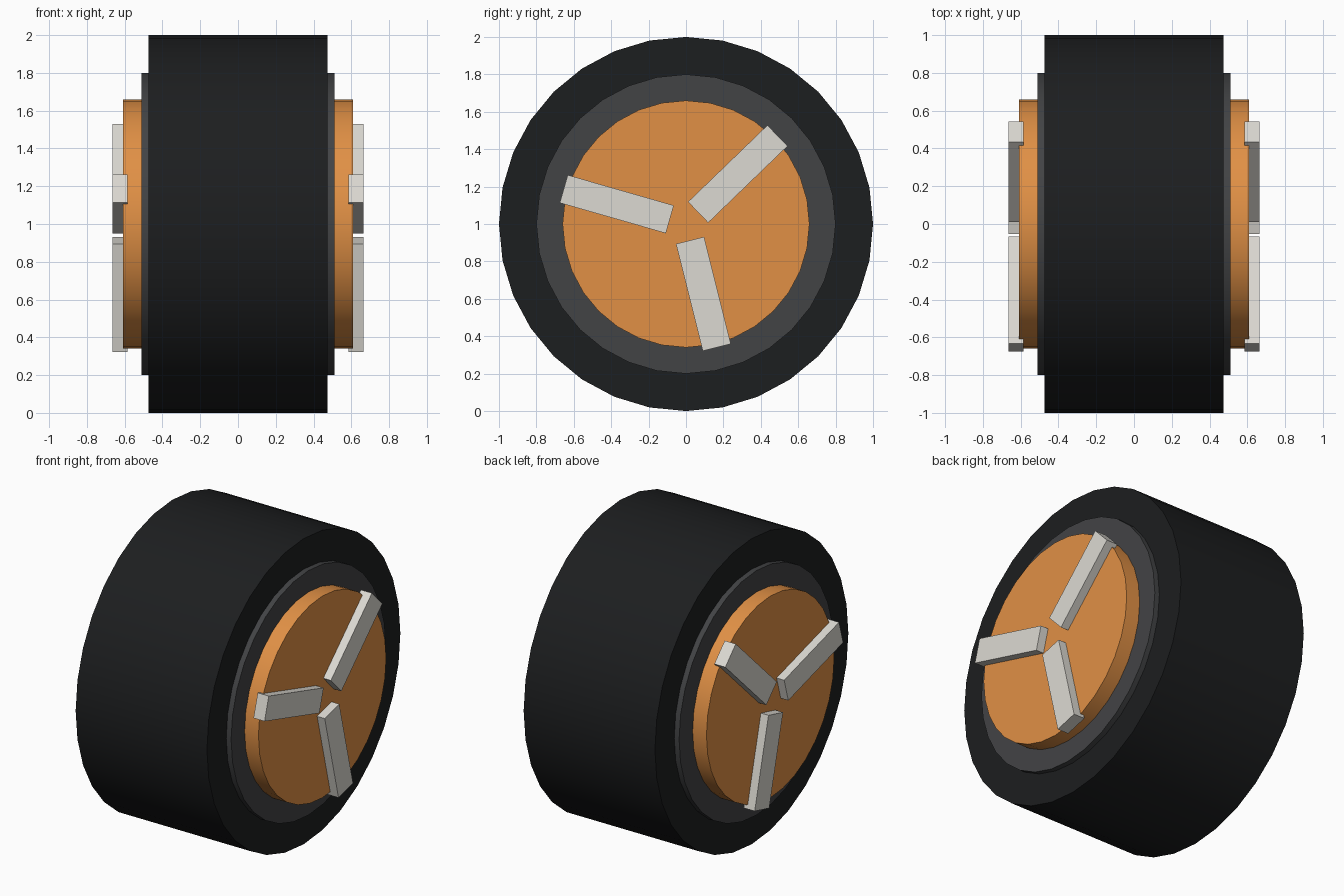
import bpy
from math import radians, cos, sin, pi

if "Cube" in bpy.data.objects:
    bpy.data.objects.remove(bpy.data.objects["Cube"])


def material(name, color):
    m = bpy.data.materials.new(name)
    m.diffuse_color = (*color, 1)
    m.use_nodes = True
    m.node_tree.nodes["Principled BSDF"].inputs["Base Color"].default_value = m.diffuse_color
    return m


rubber = material("rubber", (0.012, 0.013, 0.014))
dark_metal = material("dark_metal", (0.055, 0.057, 0.06))
orange = material("orange", (0.75, 0.28, 0.06))
pale = material("pale", (0.72, 0.70, 0.65))


def disc(name, radius, half_width, mat):
    """32-sided cylinder lying along the x axle."""
    bpy.ops.mesh.primitive_cylinder_add(vertices=32, radius=radius, depth=2 * half_width,
                                        location=(0, 0, 1), rotation=(0, pi / 2, 0))
    ob = bpy.context.object
    ob.name = name
    ob.data.materials.append(mat)
    bpy.ops.object.shade_smooth_by_angle(angle=radians(30))


# Stepped wheel body
disc("tyre", 1.0, 0.475, rubber)
disc("rim", 0.8, 0.51, dark_metal)
disc("hub", 0.66, 0.61, orange)

# Three raised spokes on each face, mirrored across x
X_IN, X_OUT = 0.585, 0.665
R_IN, R_OUT, WIDTH = 0.09, 0.68, 0.155
for side, label in ((1, "right"), (-1, "left")):
    for i in range(3):
        a = radians(44 + 120 * i)
        r = (R_IN + R_OUT) / 2
        bpy.ops.mesh.primitive_cube_add(
            size=1, location=(side * (X_IN + X_OUT) / 2, r * cos(a), 1 + r * sin(a)),
            rotation=(a, 0, 0))
        spoke = bpy.context.object
        spoke.name = f"{label}_spoke_{i + 1}"
        spoke.scale = (X_OUT - X_IN, R_OUT - R_IN, WIDTH)
        spoke.data.materials.append(pale)
